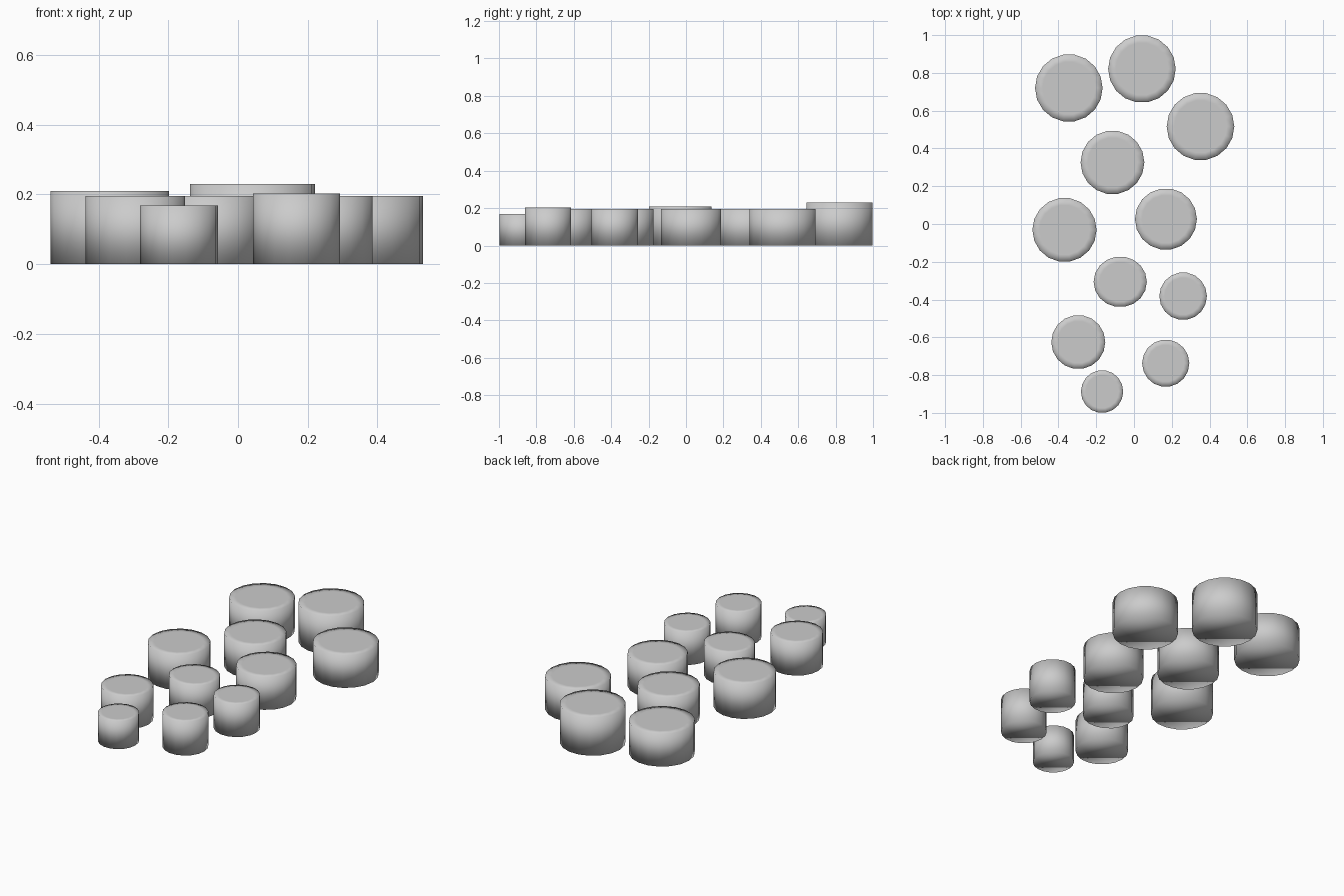
import bpy, bmesh, math

if "Cube" in bpy.data.objects:
    bpy.data.objects.remove(bpy.data.objects["Cube"])

SIDES = 18


def stepping_stone(name, x, y, rx, ry, height):
    """Smooth-shaded round stone with an inset flat top."""
    bm = bmesh.new()

    def ring(scale, z):
        verts = []
        for i in range(SIDES):
            a = 2 * math.pi * i / SIDES
            verts.append(bm.verts.new((rx * scale * math.cos(a), ry * scale * math.sin(a), z)))
        return verts

    base, rim, flat = ring(1, 0), ring(1, height), ring(0.78, height)
    for low, high in ((base, rim), (rim, flat)):
        for i in range(SIDES):
            j = (i + 1) % SIDES
            bm.faces.new((low[i], low[j], high[j], high[i]))
    bm.faces.new(flat)
    bm.faces.new(base[::-1])
    for f in bm.faces:
        f.smooth = True

    mesh = bpy.data.meshes.new(name)
    bm.to_mesh(mesh)
    bm.free()
    obj = bpy.data.objects.new(name, mesh)
    obj.location = (x, y, 0)
    bpy.context.collection.objects.link(obj)


# Winding path of stones, back to front: x, y, radius x, radius y, height
stones = [
    (-0.345, 0.720, 0.179, 0.179, 0.196),
    (0.042, 0.821, 0.179, 0.179, 0.230),
    (0.352, 0.516, 0.179, 0.179, 0.196),
    (-0.114, 0.326, 0.169, 0.169, 0.196),
    (0.169, 0.026, 0.164, 0.163, 0.196),
    (-0.368, -0.031, 0.170, 0.170, 0.209),
    (-0.073, -0.306, 0.141, 0.134, 0.196),
    (0.260, -0.382, 0.126, 0.126, 0.196),
    (-0.295, -0.625, 0.143, 0.143, 0.196),
    (0.168, -0.737, 0.125, 0.125, 0.203),
    (-0.169, -0.887, 0.112, 0.113, 0.168),
]
for n, s in enumerate(stones, 1):
    stepping_stone(f"stepping_stone_{n:02d}", *s)
